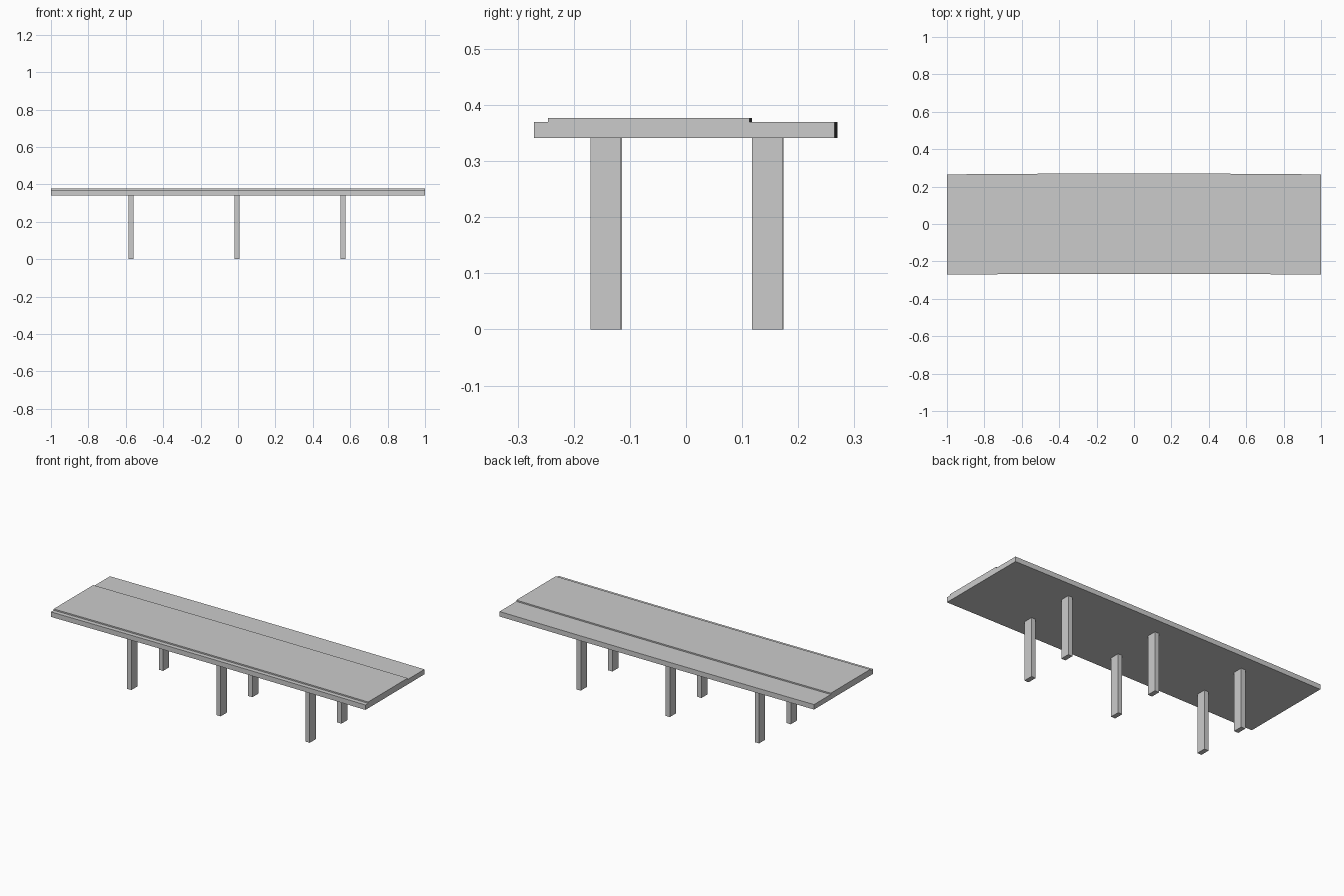
import bpy, bmesh

if "Cube" in bpy.data.objects:
    bpy.data.objects.remove(bpy.data.objects["Cube"])

BOW = 0.005          # the deck bends very slightly towards +y in the middle
SEGMENTS = 24
DECK_BOTTOM = 0.341


def bow(x):
    return BOW * (1 - x * x)


def finish(name, bm):
    bmesh.ops.recalc_face_normals(bm, faces=bm.faces)
    mesh = bpy.data.meshes.new(name)
    bm.to_mesh(mesh)
    bm.free()
    obj = bpy.data.objects.new(name, mesh)
    bpy.context.collection.objects.link(obj)
    return obj


# Bridge deck: stepped cross-section (y, z) swept along the shallow arc
section = [(-0.271, DECK_BOTTOM), (0.265, DECK_BOTTOM), (0.265, 0.3695),
           (0.113, 0.3695), (0.113, 0.377), (-0.246, 0.377),
           (-0.246, 0.3695), (-0.271, 0.3695)]
bm = bmesh.new()
rings = []
for i in range(SEGMENTS + 1):
    x = -1 + 2 * i / SEGMENTS
    rings.append([bm.verts.new((x, y + bow(x), z)) for y, z in section])
n = len(section)
for a, b in zip(rings, rings[1:]):
    for k in range(n):
        bm.faces.new((a[k], a[(k + 1) % n], b[(k + 1) % n], b[k]))
bm.faces.new(rings[0])
bm.faces.new(rings[-1])
finish("bridge_deck", bm)


# Piers: three pairs of slim rectangular columns under the deck
def pier(name, x, y):
    bm = bmesh.new()
    bmesh.ops.create_cube(bm, size=1)
    bmesh.ops.scale(bm, vec=(0.027, 0.055, DECK_BOTTOM), verts=bm.verts)
    obj = finish(name, bm)
    obj.location = (x, y + bow(x), DECK_BOTTOM / 2)


for label, x in (("left", -0.572), ("middle", -0.005), ("right", 0.562)):
    pier(f"front_{label}_pier", x, -0.1465)
    pier(f"back_{label}_pier", x, 0.1415)
